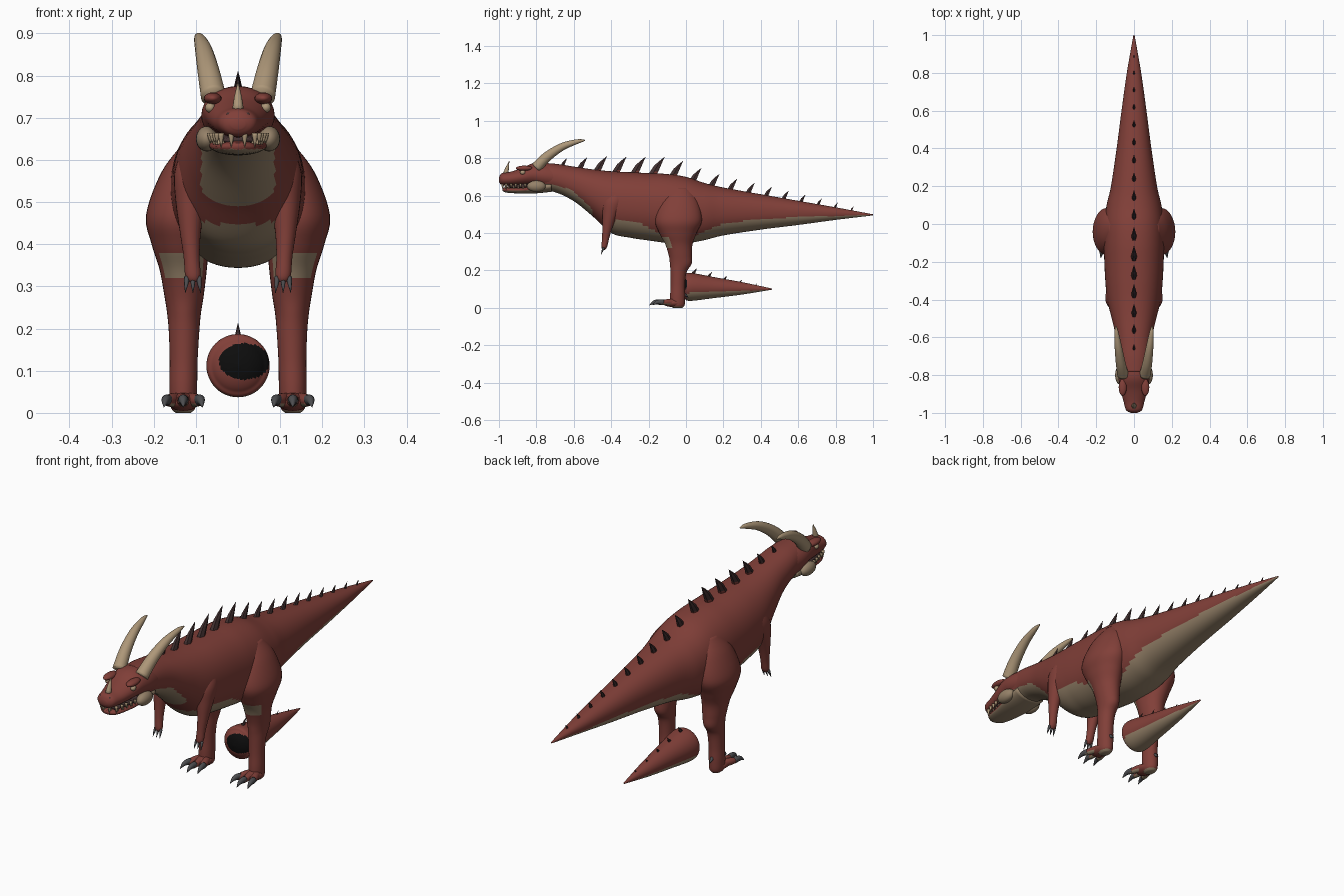
import bpy, bmesh, math
from mathutils import Vector

if "Cube" in bpy.data.objects:
    bpy.data.objects.remove(bpy.data.objects["Cube"])


def material(name, rgb):
    m = bpy.data.materials.new(name)
    m.use_nodes = True
    m.diffuse_color = (*rgb, 1)
    node = next(n for n in m.node_tree.nodes if n.type == 'BSDF_PRINCIPLED')
    node.inputs["Base Color"].default_value = (*rgb, 1)
    node.inputs["Roughness"].default_value = 0.7
    return m


RED = material("brick red hide", (0.22, 0.05, 0.04))
BEIGE = material("beige belly", (0.30, 0.22, 0.14))
TAN = material("tan horn", (0.42, 0.31, 0.19))
DARK = material("dark spine", (0.055, 0.03, 0.03))
GREY = material("grey claw", (0.075, 0.075, 0.08))
BLACK = material("black", (0.004, 0.004, 0.004))
Y, Z = Vector((0, 1, 0)), Vector((0, 0, 1))


def finish(name, bm, mats, rule=None, smooth=True):
    bmesh.ops.recalc_face_normals(bm, faces=bm.faces)
    bm.normal_update()
    for f in bm.faces:
        f.smooth = smooth
        if rule:
            f.material_index = rule(f.calc_center_median(), f.normal)
    me = bpy.data.meshes.new(name)
    bm.to_mesh(me)
    bm.free()
    for m in mats:
        me.materials.append(m)
    ob = bpy.data.objects.new(name, me)
    bpy.context.scene.collection.objects.link(ob)
    return ob


def spline(stations, steps):
    """Catmull-Rom through the stations, component by component."""
    p = [stations[0]] + list(stations) + [stations[-1]]
    out = []
    for i in range(1, len(p) - 2):
        for k in range(steps):
            t = k / steps
            out.append([0.5 * (2 * b + (c - a) * t + (2 * a - 5 * b + 4 * c - d) * t * t
                               + (3 * b - a - 3 * c + d) * t ** 3)
                        for a, b, c, d in zip(p[i - 1], p[i], p[i + 1], p[i + 2])])
    return out + [list(stations[-1])]


def tube(name, stations, mats, axis=None, segs=16, steps=4, side=1, rule=None, smooth=True, power=1.0):
    """Loft ellipses; a station is x, y, z, half width, half depth."""
    rows = spline(stations, steps)
    pts = [Vector((r[0] * side, r[1], r[2])) for r in rows]
    bm = bmesh.new()
    rings = []
    for i, r in enumerate(rows):
        t = axis or (pts[min(i + 1, len(pts) - 1)] - pts[max(i - 1, 0)]).normalized()
        u = Vector((1, 0, 0))
        u = (u - t * u.dot(t)).normalized()
        v = t.cross(u)
        ring = []
        for k in range(segs):
            a = math.tau * k / segs
            c, s = math.cos(a), math.sin(a)
            c, s = (math.copysign(abs(w) ** power, w) for w in (c, s))
            ring.append(bm.verts.new(pts[i] + u * c * max(r[3], 0.0005) + v * s * max(r[4], 0.0005)))
        rings.append(ring)
    for lo, hi in zip(rings, rings[1:]):
        for k in range(segs):
            n = (k + 1) % segs
            bm.faces.new((lo[k], lo[n], hi[n], hi[k]))
    bm.faces.new(rings[0])
    bm.faces.new(rings[-1])
    return finish(name, bm, mats, rule, smooth)


def ball(name, centre, radii, mat, side=1):
    bm = bmesh.new()
    bmesh.ops.create_uvsphere(bm, u_segments=20, v_segments=12, radius=1)
    for v in bm.verts:
        v.co = Vector((side * centre[0], centre[1], centre[2])) + Vector([a * b for a, b in zip(v.co, radii)])
    return finish(name, bm, [mat])


def cone(name, base, tip, r, mat, side=1, segs=8):
    mid = [(a + b) / 2 for a, b in zip(base, tip)]
    tube(name, [(*base, r, r), (*mid, r * 0.65, r * 0.65), (*tip, 0, 0)], [mat], segs=segs, steps=2, side=side)


def lerp(table, y):
    for (a, p), (b, q) in zip(table, table[1:]):
        if y <= b:
            return p + (q - p) * (y - a) / (b - a)
    return table[-1][1]


# Body from neck to tail tip: y, top, bottom, half width
profile = [(-.78, .775, .625, .078), (-.7, .77, .618, .084), (-.6, .755, .57, .095), (-.5, .74, .49, .118),
           (-.4, .73, .40, .142), (-.3, .725, .375, .152), (-.2, .72, .36, .157), (-.1, .715, .347, .16),
           (0, .70, .345, .158), (.1, .667, .362, .145), (.2, .643, .387, .122), (.4, .607, .418, .092),
           (.6, .572, .443, .066), (.8, .537, .47, .038), (1, .5, .494, .003)]
belly = [(-.8, .67), (-.67, .65), (-.56, .61), (-.49, .56), (-.48, .44), (-.42, .457), (-.35, .475), (-.25, .455),
         (-.15, .40), (-.05, .37), (.05, .385), (.1, .41), (.2, .45), (.4, .475), (.6, .485), (1, .497)]


def body_rule(c, n):
    if -.505 < c.y < -.465 or (c.y < -.465 and abs(c.x) > .087):
        return 0
    return int(c.z < lerp(belly, c.y))


tube("body", [(0, y, (t + b) / 2, w, (t - b) / 2) for y, t, b, w in profile], [RED, BEIGE],
     axis=Y, segs=64, steps=9, rule=body_rule, power=0.92)

# Loose tail piece lying below the body
def piece_rule(c, n):
    if n.y < -.2 and c.y < .03:
        return 2 if ((c.x - .015) / .06) ** 2 + ((c.z - .122) / .043) ** 2 < 1 else 0
    return int(c.y > .0 and c.z < .078 + .04 * c.y)


piece = [(-.03, .112, .004), (-.024, .112, .035), (-.008, .112, .06), (.02, .112, .075), (.15, .108, .056),
         (.3, .104, .033), (.46, .1, .003)]
tube("tail_piece", [(0, y, z, r, r) for y, z, r in piece], [RED, BEIGE, BLACK],
     axis=Y, segs=48, steps=8, rule=piece_rule)


# Dorsal spikes: backward leaning blades, red at the root
def spike(name, y, z, h):
    lean = h * .75
    tube(name, [(0, y - lean, z - .012, .013 * h / .08 + .002, h * .3), (0, y - lean * .55, z + h * .5, h * .13, h * .23),
                (0, y, z + h, 0, 0)], [RED, DARK], axis=Z, segs=6, steps=2, smooth=False,
         rule=lambda c, n: int(c.z > z + h * .25 or n.y < -.3))


tops = [(p[0], p[1]) for p in profile]
heights = [(0, .04), (1, .06), (2, .078), (5, .09), (7, .075), (9, .06), (12, .045), (16, .022)]
y = -.635
for i in range(17):
    spike("back_spike", y, lerp(tops, y), lerp(heights, i))
    y += .107 - .0015 * i
for i in range(5):
    y = .06 + .08 * i
    spike("tail_piece_spike", y, .178 - .18 * y, .045 - .006 * i)

# Head
tube("upper_head", [(0, -1, .685, .016, .012), (0, -.985, .688, .042, .031), (0, -.94, .69, .055, .037),
                    (0, -.88, .70, .07, .046), (0, -.82, .712, .082, .06), (0, -.76, .705, .087, .068),
                    (0, -.68, .695, .08, .068)], [RED], axis=Y, segs=32, steps=5)
tube("lower_jaw", [(0, -.98, .632, .018, .008), (0, -.955, .63, .044, .015), (0, -.88, .63, .06, .019),
                   (0, -.8, .64, .074, .028), (0, -.72, .65, .076, .03)], [RED, BEIGE],
     axis=Y, segs=32, steps=5, rule=lambda c, n: int(n.z < -.6 or c.y > -.83))
tube("mouth_inside", [(0, -.955, .647, .035, .008), (0, -.88, .65, .057, .016), (0, -.8, .655, .07, .016)],
     [DARK], axis=Y)
cone("nose_horn", (0, -.965, .715), (0, -.945, .785), .014, TAN, segs=12)

for s in (1, -1):
    tube("horn", [(.058, -.80, .75, .03, .03), (.07, -.74, .81, .026, .026), (.082, -.66, .862, .02, .02),
                  (.092, -.58, .889, .012, .012), (.096, -.54, .895, .003, .003)], [TAN], side=s, segs=20, steps=5)
    ball("cheek", (.074, -.80, .65), (.026, .05, .03), BEIGE, s)
    ball("brow", (.06, -.865, .746), (.021, .045, .014), RED, s)
    ball("eye", (.066, -.873, .724), (.012, .014, .012), TAN, s)
    ball("nostril", (.022, -.985, .708), (.006, .006, .005), DARK, s)
    for i, (x, ty) in enumerate([(.016, -.98), (.04, -.962), (.05, -.935), (.055, -.91), (.061, -.885), (.066, -.86)]):
        long = .03 if i < 2 else .02
        cone("upper_tooth", (x, ty, .664), (x, ty, .66 - long), .0075, TAN, s)
        cone("lower_tooth", (x * .9, ty + .014, .637), (x * .9, ty + .014, .657), .005, TAN, s)

    # Arms with three claws
    tube("arm", [(.09, -.36, .63, .04, .05), (.105, -.385, .57, .046, .06), (.112, -.405, .5, .036, .042),
                 (.113, -.42, .43, .025, .027), (.11, -.43, .37, .019, .019), (.107, -.437, .325, .018, .015),
                 (.106, -.44, .31, .008, .006)], [RED], axis=Z, side=s, segs=24, steps=5)
    for dx in (-.014, 0, .014):
        cone("hand_claw", (.107 + dx, -.44, .322), (.107 + dx * 1.3, -.455, .284), .007, GREY, s)

    # Legs with a pale patch at the front of the thigh
    tube("leg", [(.10, -.03, .64, .03, .05), (.122, -.035, .57, .06, .1), (.142, -.04, .47, .076, .125),
                 (.137, -.043, .40, .068, .1), (.13, -.038, .34, .056, .073), (.128, -.03, .28, .047, .062),
                 (.128, -.028, .235, .04, .058), (.128, -.04, .19, .036, .043), (.129, -.044, .12, .033, .038),
                 (.13, -.045, .06, .033, .04), (.13, -.045, .015, .03, .038), (.13, -.045, .0, .018, .025)],
         [RED, BEIGE], axis=Z, side=s, segs=32, steps=6,
         rule=lambda c, n: int((n.y < -.45 and .315 < c.z < .382) or n.z < -.6 and c.z < .05))
    ball("foot", (.13, -.07, .026), (.036, .055, .022), RED, s)
    for dx in (-.038, 0, .038):
        reach = -.15 if dx == 0 else -.135
        tube("toe", [(.13 + dx * .3, -.06, .03, .017, .018), (.13 + dx * .75, -.105, .03, .016, .016),
                     (.13 + dx, reach, .027, .011, .011)], [RED, BEIGE], side=s, segs=14,
             rule=lambda c, n: int(n.z < -.6))
        tube("toe_claw", [(.13 + dx * .95, reach + .014, .03, .013, .014), (.13 + dx * 1.1, reach - .018, .03, .01, .011),
                          (.13 + dx * 1.2, reach - .045, .014, .001, .001)], [GREY], side=s, segs=12)
    cone("heel_claw", (.13, -.012, .075), (.13, .014, .055), .009, GREY, s)
